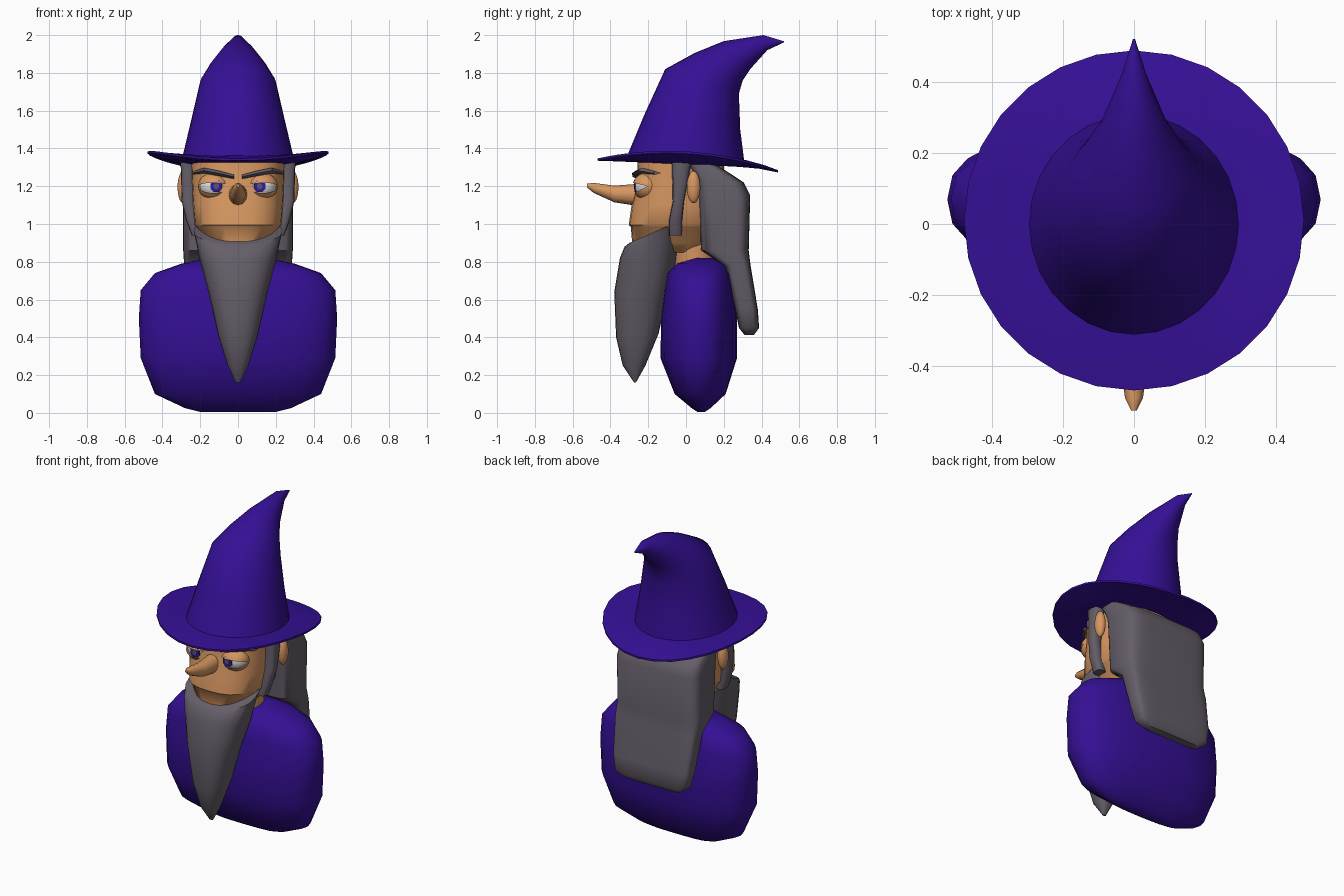
import bpy, bmesh, math
from mathutils import Vector, Matrix

if "Cube" in bpy.data.objects:
    bpy.data.objects.remove(bpy.data.objects["Cube"])


def mat(name, r, g, b):
    m = bpy.data.materials.new(name)
    m.diffuse_color = (r, g, b, 1)
    m.use_nodes = True
    m.node_tree.nodes["Principled BSDF"].inputs["Base Color"].default_value = m.diffuse_color
    return m


PURPLE = mat("purple cloth", 0.035, 0.005, 0.30)
GREY = mat("grey hair", 0.13, 0.112, 0.14)
SKIN = mat("skin", 0.68, 0.31, 0.12)
WHITE = mat("eye white", 0.75, 0.75, 0.78)
IRIS = mat("iris blue", 0.03, 0.01, 0.35)
PUPIL = mat("pupil grey", 0.10, 0.10, 0.13)


def finish(name, bm, material, angle=45):
    bmesh.ops.recalc_face_normals(bm, faces=bm.faces)
    me = bpy.data.meshes.new(name)
    bm.to_mesh(me)
    bm.free()
    me.materials.append(material)
    ob = bpy.data.objects.new(name, me)
    bpy.context.collection.objects.link(ob)
    bpy.ops.object.select_all(action='DESELECT')
    ob.select_set(True)
    bpy.context.view_layer.objects.active = ob
    bpy.ops.object.shade_smooth_by_angle(angle=math.radians(angle))
    return ob


def skin_rings(name, rings, material, angle=45):
    """Bridge rings of points into a closed skin."""
    bm = bmesh.new()
    vs = [[bm.verts.new(p) for p in r] for r in rings]
    n = len(vs[0])
    for a, b in zip(vs, vs[1:]):
        for i in range(n):
            j = (i + 1) % n
            bm.faces.new((a[i], a[j], b[j], b[i]))
    bm.faces.new(vs[0])
    bm.faces.new(vs[-1][::-1])
    return finish(name, bm, material, angle)


def loft(name, sections, material, power=2.0, segs=24, angle=45):
    """Sections: (front y, front z, back y, back z, half width[, centre x])."""
    rings = []
    for fy, fz, by, bz, w, *cx in sections:
        ring = []
        for i in range(segs):
            t = 2 * math.pi * i / segs
            c, s = math.cos(t), math.sin(t)
            c = math.copysign(abs(c) ** (2 / power), c)
            s = math.copysign(abs(s) ** (2 / power), s)
            ring.append((w * s + (cx[0] if cx else 0),
                         (fy + by) / 2 + c * (fy - by) / 2,
                         (fz + bz) / 2 + c * (fz - bz) / 2))
        rings.append(ring)
    return skin_rings(name, rings, material, angle)


def level(rows):
    """Horizontal sections from (z, front y, back y, half width[, centre x])."""
    return [(f, z, b, z, w, *cx) for z, f, b, w, *cx in rows]


# Robe
loft("robe_body", level([
    (0.005, 0.06, 0.10, 0.20), (0.025, 0.03, 0.13, 0.28), (0.10, -0.06, 0.21, 0.44),
    (0.29, -0.135, 0.27, 0.515), (0.50, -0.132, 0.27, 0.525), (0.65, -0.115, 0.255, 0.515),
    (0.74, -0.10, 0.245, 0.44), (0.79, -0.05, 0.22, 0.30), (0.82, 0.04, 0.15, 0.16)]),
    PURPLE, 2.5)

# Neck and head
loft("neck", level([(0.7, -0.06, 0.16, 0.13), (1.0, -0.08, 0.16, 0.14)]), SKIN)
loft("head", level([
    (0.85, -0.20, 0.10, 0.12), (0.90, -0.285, 0.15, 0.17), (0.985, -0.292, 0.19, 0.222),
    (0.995, -0.303, 0.2, 0.232), (1.1, -0.288, 0.2, 0.24), (1.2, -0.262, 0.2, 0.245),
    (1.34, -0.255, 0.2, 0.25)]), SKIN, 2.5)

# Nose
loft("nose", [(-0.22, 1.215, -0.22, 1.09, 0.052), (-0.38, 1.203, -0.38, 1.115, 0.042),
              (-0.49, 1.218, -0.49, 1.165, 0.025), (-0.524, 1.213, -0.524, 1.194, 0.008)],
     SKIN, segs=12)

# Beard with its top sloping up toward the ears
loft("beard", [
    (-0.275, 0.16, -0.265, 0.16, 0.012), (-0.335, 0.25, -0.215, 0.25, 0.055),
    (-0.37, 0.40, -0.145, 0.42, 0.105), (-0.38, 0.64, -0.10, 0.62, 0.155),
    (-0.35, 0.82, -0.055, 0.78, 0.20), (-0.325, 0.88, -0.025, 0.96, 0.225),
    (-0.30, 0.90, -0.015, 1.025, 0.235)], GREY, 2.4)

# Long hair at the back
loft("back_hair", level([
    (0.413, 0.31, 0.36, 0.20), (0.45, 0.28, 0.387, 0.25), (0.55, 0.26, 0.38, 0.27),
    (0.78, 0.20, 0.342, 0.285), (0.86, 0.08, 0.332, 0.29), (1.15, 0.06, 0.34, 0.29),
    (1.22, 0.05, 0.305, 0.285), (1.27, 0.03, 0.23, 0.28), (1.32, 0.0, 0.15, 0.27)]),
    GREY, 5, 32)

# Hat: crown with a bent tip, and a wavy brim
loft("hat_crown", [
    (-0.32, 1.34, 0.31, 1.32, 0.30), (-0.22, 1.58, 0.287, 1.50, 0.25),
    (-0.11, 1.82, 0.28, 1.69, 0.20), (0.045, 1.905, 0.30, 1.76, 0.15),
    (0.20, 1.968, 0.34, 1.82, 0.095), (0.41, 2.0, 0.43, 1.92, 0.035),
    (0.52, 1.967, 0.52, 1.962, 0.003)], PURPLE, segs=28)
brim = []
for r, blend, dz in [(0.27, 0, 0.015), (0.31, 0.05, 0.012), (0.40, 0.55, 0.012), (0.478, 1, 0.006),
                     (0.478, 1, -0.006), (0.38, 0.4, -0.016), (0.27, 0, -0.025)]:
    ring = []
    for i in range(28):
        t = 2 * math.pi * i / 28
        c, s = math.cos(t), math.sin(t)
        inner = 1.34 - 0.012 * s
        outer = 1.31 - 0.031 * s + 0.068 * c * c
        ring.append((r * c, 0.01 + r * s, inner + (outer - inner) * blend + dz))
    brim.append(ring)
skin_rings("hat_brim", brim, PURPLE)


def ball(name, centre, scale, material, lid=False):
    """Sphere with poles along x; lid=True cuts an opening facing forward."""
    bm = bmesh.new()
    bmesh.ops.create_uvsphere(bm, u_segments=24, v_segments=14, radius=1)
    bm.transform(Matrix.Rotation(math.pi / 2, 4, 'Y'))
    if lid:
        gone = []
        for f in bm.faces:
            m = f.calc_center_median()
            if m.y < 0 and -0.55 < math.atan2(m.z, -m.y) < 0.36:
                gone.append(f)
        bmesh.ops.delete(bm, geom=gone, context='FACES')
    bm.transform(Matrix.Translation(centre) @ Matrix.Diagonal((*scale, 1)))
    return finish(name, bm, material)


def disc(name, centre, radius, material):
    bm = bmesh.new()
    bmesh.ops.create_cone(bm, cap_ends=True, segments=8, radius1=radius, radius2=radius, depth=0.009)
    bm.transform(Matrix.Translation(centre) @ Matrix.Rotation(math.pi / 2, 4, 'X')
                 @ Matrix.Rotation(math.pi / 8, 4, 'Z'))
    return finish(name, bm, material, 30)


for side, s in (("right", 1), ("left", -1)):
    # Eyes with lids
    ball(side + "_eyeball", (s * 0.127, -0.205, 1.2), (0.074, 0.066, 0.066), WHITE)
    ball(side + "_eyelids", (s * 0.127, -0.205, 1.2), (0.084, 0.078, 0.073), SKIN, True)
    disc(side + "_iris", (s * 0.115, -0.268, 1.2), 0.034, IRIS)
    disc(side + "_pupil", (s * 0.115, -0.271, 1.2), 0.016, PUPIL)
    # Ears
    ball(side + "_ear", (s * 0.29, 0.04, 1.195), (0.03, 0.036, 0.085), SKIN)
    # Sideburns running into the beard
    loft(side + "_sideburn", level([
        (0.94, -0.09, -0.02, 0.03, s * 0.215), (1.02, -0.09, -0.02, 0.04, s * 0.235),
        (1.12, -0.07, -0.01, 0.036, s * 0.262), (1.33, -0.075, 0.03, 0.04, s * 0.264)]),
        GREY, 3, 12)
    # Eyebrows
    rings = []
    for x, y, z, h in [(0.022, -0.262, 1.25, 0.011), (0.10, -0.267, 1.268, 0.014),
                       (0.18, -0.235, 1.283, 0.015), (0.24, -0.16, 1.27, 0.008)]:
        rings.append([(s * x, y - 0.02, z), (s * x, y, z + h),
                      (s * x, y + 0.03, z), (s * x, y, z - h)])
    skin_rings(side + "_eyebrow", rings, GREY, 30)
